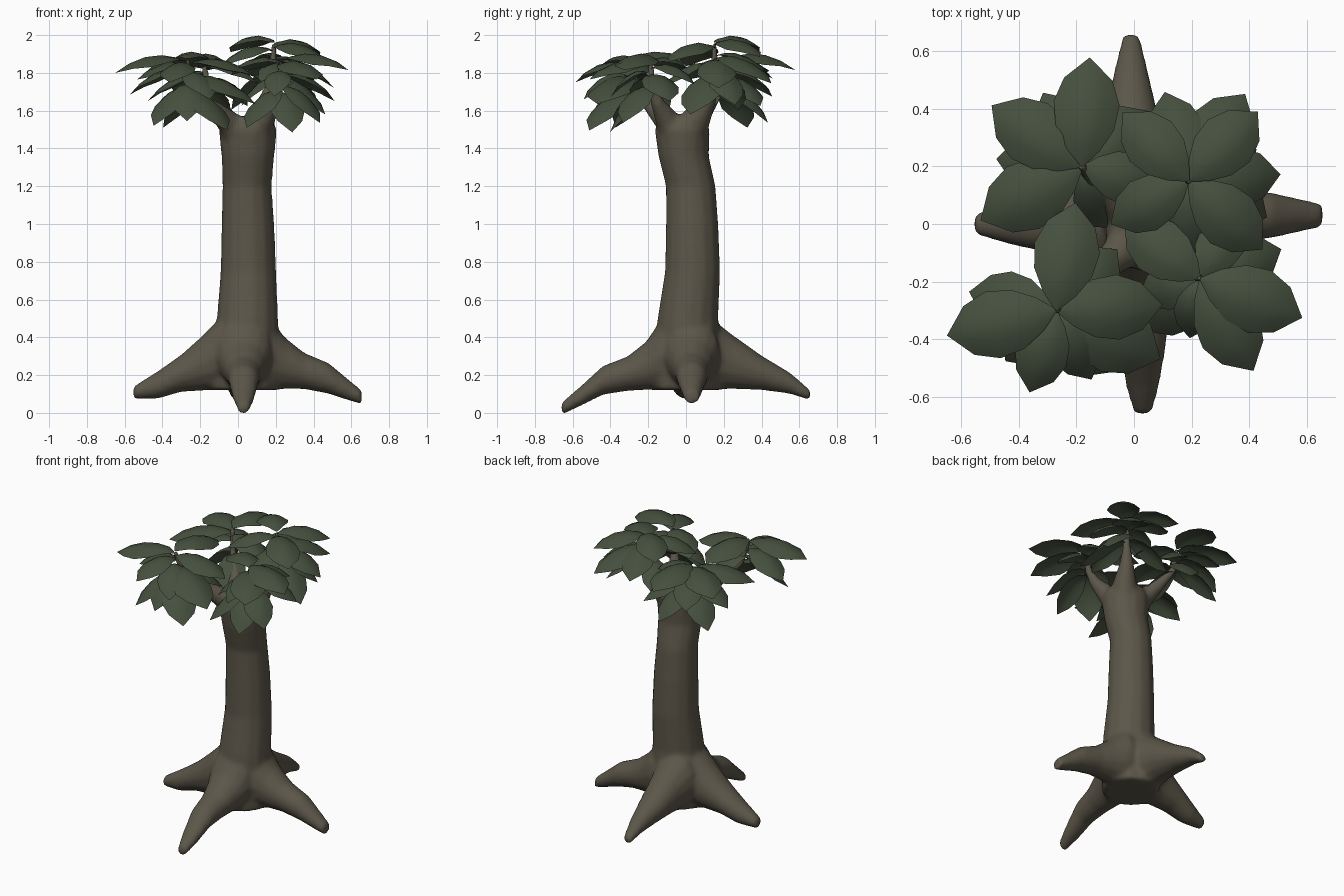
import bpy, bmesh, math
from mathutils import Vector


def material(name, rgb):
    m = bpy.data.materials.new(name)
    m.diffuse_color = (*rgb, 1)
    return m


def make_object(name, bm, mat):
    me = bpy.data.meshes.new(name)
    bmesh.ops.recalc_face_normals(bm, faces=bm.faces)
    bm.to_mesh(me)
    bm.free()
    me.materials.append(mat)
    me.shade_smooth()
    ob = bpy.data.objects.new(name, me)
    bpy.context.collection.objects.link(ob)
    return ob


def loft(bm, rings):
    """Closed tube through rings; each ring is (centre, axis u, axis v)."""
    n = 14
    loops = []
    for c, u, v in rings:
        loops.append([bm.verts.new(c + u * math.cos(2 * math.pi * i / n)
                                   + v * math.sin(2 * math.pi * i / n)) for i in range(n)])
    for a, b in zip(loops, loops[1:]):
        for i in range(n):
            bm.faces.new((a[i], a[(i + 1) % n], b[(i + 1) % n], b[i]))
    bm.faces.new(loops[0][::-1])
    bm.faces.new(loops[-1])


def limb(bm, pts):
    """Round tube through (x, y, z, radius) points."""
    ps = [Vector(p[:3]) for p in pts]
    rings = []
    for i, p in enumerate(ps):
        d = (ps[min(i + 1, len(ps) - 1)] - ps[max(i - 1, 0)]).normalized()
        u = d.cross(Vector((0.3, 1, 0.1))).normalized()
        rings.append((p, u * pts[i][3], d.cross(u) * pts[i][3]))
    loft(bm, rings)


bark = material("bark", (0.107, 0.094, 0.067))
green = material("leaf_green", (0.06, 0.08, 0.048))
wood = bmesh.new()

# Trunk: z, x min, x max, y min, y max
trunk = [(0.12, -0.15, 0.21, -0.17, 0.18), (0.3, -0.14, 0.22, -0.17, 0.19),
         (0.5, -0.11, 0.21, -0.15, 0.17), (0.75, -0.09, 0.2, -0.11, 0.18),
         (1.0, -0.085, 0.19, -0.105, 0.17), (1.2, -0.08, 0.175, -0.105, 0.155),
         (1.36, -0.085, 0.19, -0.145, 0.12), (1.5, -0.1, 0.205, -0.165, 0.125),
         (1.57, -0.08, 0.17, -0.14, 0.1)]
loft(wood, [(Vector(((a + b) / 2, (c + d) / 2, z)), Vector(((b - a) / 2 + 0.003, 0, 0)),
             Vector((0, (d - c) / 2 + 0.003, 0))) for z, a, b, c, d in trunk])

# Roots: outward distance, top z, bottom z, half width
roots = [
    ((1, 0), 0.03, [(0.02, 0.5, 0.12, 0.15), (0.17, 0.5, 0.12, 0.15), (0.25, 0.4, 0.125, 0.12),
                    (0.35, 0.32, 0.125, 0.095), (0.48, 0.265, 0.1, 0.08), (0.57, 0.19, 0.07, 0.06),
                    (0.655, 0.12, 0.045, 0.042)]),
    ((-1, 0), 0.0, [(-0.05, 0.5, 0.12, 0.15), (0.1, 0.5, 0.12, 0.15), (0.2, 0.4, 0.115, 0.12),
                    (0.3, 0.31, 0.11, 0.1), (0.42, 0.225, 0.075, 0.075), (0.555, 0.14, 0.073, 0.036)]),
    ((0, -1), 0.03, [(0.0, 0.5, 0.12, 0.15), (0.13, 0.5, 0.12, 0.15), (0.21, 0.38, 0.12, 0.12),
                     (0.31, 0.3, 0.115, 0.095), (0.44, 0.25, 0.095, 0.08), (0.56, 0.14, 0.035, 0.06),
                     (0.66, 0.055, -0.012, 0.032)]),
    ((0, 1), -0.01, [(0.0, 0.5, 0.12, 0.15), (0.14, 0.5, 0.12, 0.15), (0.24, 0.42, 0.125, 0.12),
                     (0.4, 0.305, 0.12, 0.09), (0.55, 0.215, 0.1, 0.055), (0.66, 0.12, 0.065, 0.03)])]
for (dx, dy), off, secs in roots:
    side = Vector((abs(dy), abs(dx), 0))
    loft(wood, [(Vector((dx * d, dy * d, (t + b) / 2)) + side * off, side * w,
                 Vector((0, 0, (t - b) / 2))) for d, t, b, w in secs])

# Four forked branches ending in leaf clusters
limb(wood, [(0.07, 0.0, 1.42, .1), (0.12, 0.05, 1.55, .08), (0.16, 0.12, 1.67, .045),
            (0.185, 0.15, 1.77, .026), (0.19, 0.15, 1.96, .017)])
limb(wood, [(0.03, 0.0, 1.42, .1), (-0.04, 0.04, 1.53, .065), (-0.11, 0.12, 1.62, .038),
            (-0.165, 0.18, 1.71, .024), (-0.18, 0.2, 1.86, .017)])
limb(wood, [(0.03, -0.02, 1.42, .1), (-0.05, -0.1, 1.54, .065), (-0.15, -0.19, 1.63, .04),
            (-0.235, -0.26, 1.72, .025), (-0.27, -0.3, 1.87, .017)])
limb(wood, [(0.07, -0.02, 1.42, .1), (0.13, -0.1, 1.55, .065), (0.19, -0.15, 1.64, .038),
            (0.22, -0.18, 1.73, .024), (0.23, -0.19, 1.86, .017)])

# Fuse trunk, roots and branches into one smooth skin
tree = make_object("trunk_and_roots", wood, bark)
rm = tree.modifiers.new("fuse", 'REMESH')
rm.mode = 'VOXEL'
rm.voxel_size = 0.013
rm.use_smooth_shade = True
sm = tree.modifiers.new("blend", 'SMOOTH')
sm.factor = 0.5
sm.iterations = 10


def leaf(bm, base, angle, length, rise, fall):
    """Broad pointed leaf, arched along its length and cupped across."""
    prof = [(0, 0.012), (0.15, 0.15), (0.35, 0.265), (0.58, 0.3), (0.8, 0.22), (1, 0.0)]
    out = Vector((math.cos(angle), math.sin(angle), 0))
    side = Vector((-out.y, out.x, 0))
    span = math.hypot(length, fall - rise)
    rows = []
    for t, w in prof:
        z = rise * t - fall * t * t
        rows.append([bm.verts.new(base + out * (t * length) + side * (s * w * span)
                                  + Vector((0, 0, z - 1.5 * span * (w * s) ** 2)))
                     for s in ((-1, -0.5, 0, 0.5, 1) if w else (0,))])
    for a, b in zip(rows, rows[1:]):
        for i in range(4):
            if len(b) > 1:
                bm.faces.new((a[i], a[i + 1], b[i + 1], b[i]))
            else:
                bm.faces.new((a[i], a[i + 1], b[0]))


# Leaf clusters: tip position, then (direction in degrees, length) for each tier
clusters = [
    ("back_right_leaves", (0.19, 0.15, 1.96),
     [[(134, .33), (45, .34), (-43, .35), (209, .31)],
      [(105, .32), (57, .36), (4, .32), (-85, .3)], [(25, .26), (150, .26), (-25, .3)]]),
    ("back_left_leaves", (-0.18, 0.2, 1.865),
     [[(86, .38), (146, .38), (208, .4), (-15, .3)],
      [(118, .29), (175, .3), (40, .3)], [(70, .25), (150, .25), (-60, .25)]]),
    ("front_left_leaves", (-0.27, -0.3, 1.875),
     [[(80, .38), (193, .39), (3, .37), (-108, .3)],
      [(168, .31), (-63, .27), (-25, .4), (45, .3)], [(-90, .22), (225, .25), (-45, .3)]]),
    ("front_right_leaves", (0.23, -0.19, 1.865),
     [[(-21, .38), (143, .33), (-60, .37), (60, .27)],
      [(-100, .21), (20, .3), (195, .22)], [(-35, .25), (225, .26), (-75, .22)]])]
tiers = [(0.0, 0.19, 0.24), (-0.07, 0.13, 0.25), (-0.14, 0.06, 0.25)]
for name, tip, rows in clusters:
    bm = bmesh.new()
    for (dz, rise, fall), row in zip(tiers, rows):
        for i, (deg, length) in enumerate(row):
            leaf(bm, Vector(tip) + Vector((0, 0, dz - 0.015 * i)), math.radians(deg),
                 length, rise - 0.01 * i, fall)
    make_object(name, bm, green)
